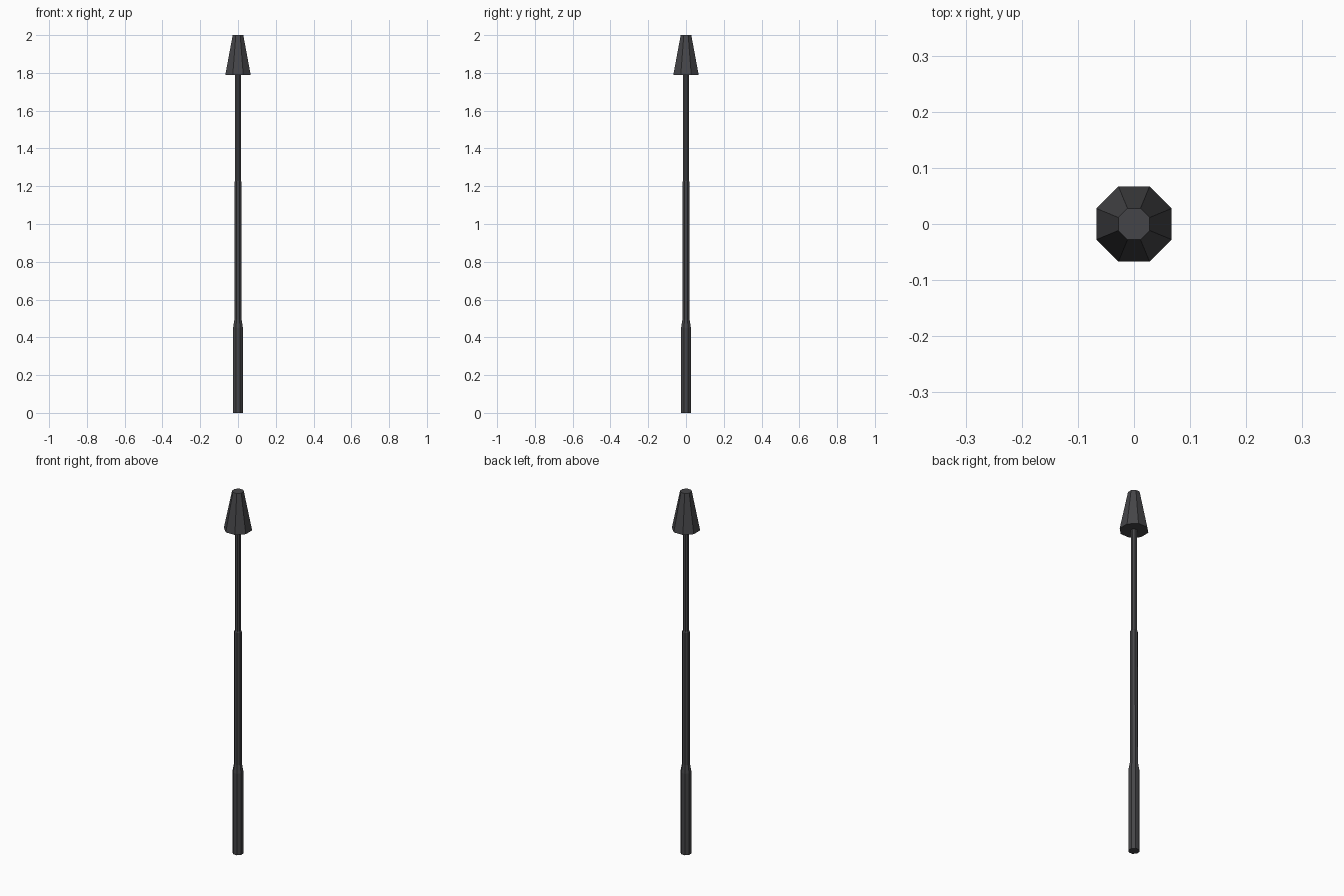
import bpy, bmesh, math

if "Cube" in bpy.data.objects:
    bpy.data.objects.remove(bpy.data.objects["Cube"])

SIDES = 8
mat = bpy.data.materials.new("dark_metal")
mat.diffuse_color = (0.06, 0.06, 0.065, 1)
mat.use_nodes = True
mat.node_tree.nodes["Principled BSDF"].inputs["Base Color"].default_value = mat.diffuse_color


def lathe(name, profile):
    """Closed octagonal solid from (flat-to-centre distance, z) pairs, flats facing the axes."""
    bm = bmesh.new()
    rings = []
    for apothem, z in profile:
        r = apothem / math.cos(math.pi / SIDES)
        angles = [2 * math.pi * (i + 0.5) / SIDES for i in range(SIDES)]
        rings.append([bm.verts.new((r * math.cos(a), r * math.sin(a), z)) for a in angles])
    for low, high in zip(rings, rings[1:]):
        for i in range(SIDES):
            j = (i + 1) % SIDES
            bm.faces.new((low[i], low[j], high[j], high[i]))
    bm.faces.new(rings[0][::-1])
    bm.faces.new(rings[-1])
    mesh = bpy.data.meshes.new(name)
    bm.to_mesh(mesh)
    bm.free()
    mesh.materials.append(mat)
    obj = bpy.data.objects.new(name, mesh)
    bpy.context.collection.objects.link(obj)
    return obj


# Stepped pole: thick base, short shoulder, middle shaft, thinner upper shaft
lathe("pole", [(0.026, 0), (0.026, 0.45), (0.019, 0.495), (0.018, 1.225),
               (0.015, 1.23), (0.015, 1.79)])

# Tapered lamp head
lathe("lamp_head", [(0.067, 1.79), (0.028, 2.0)])
